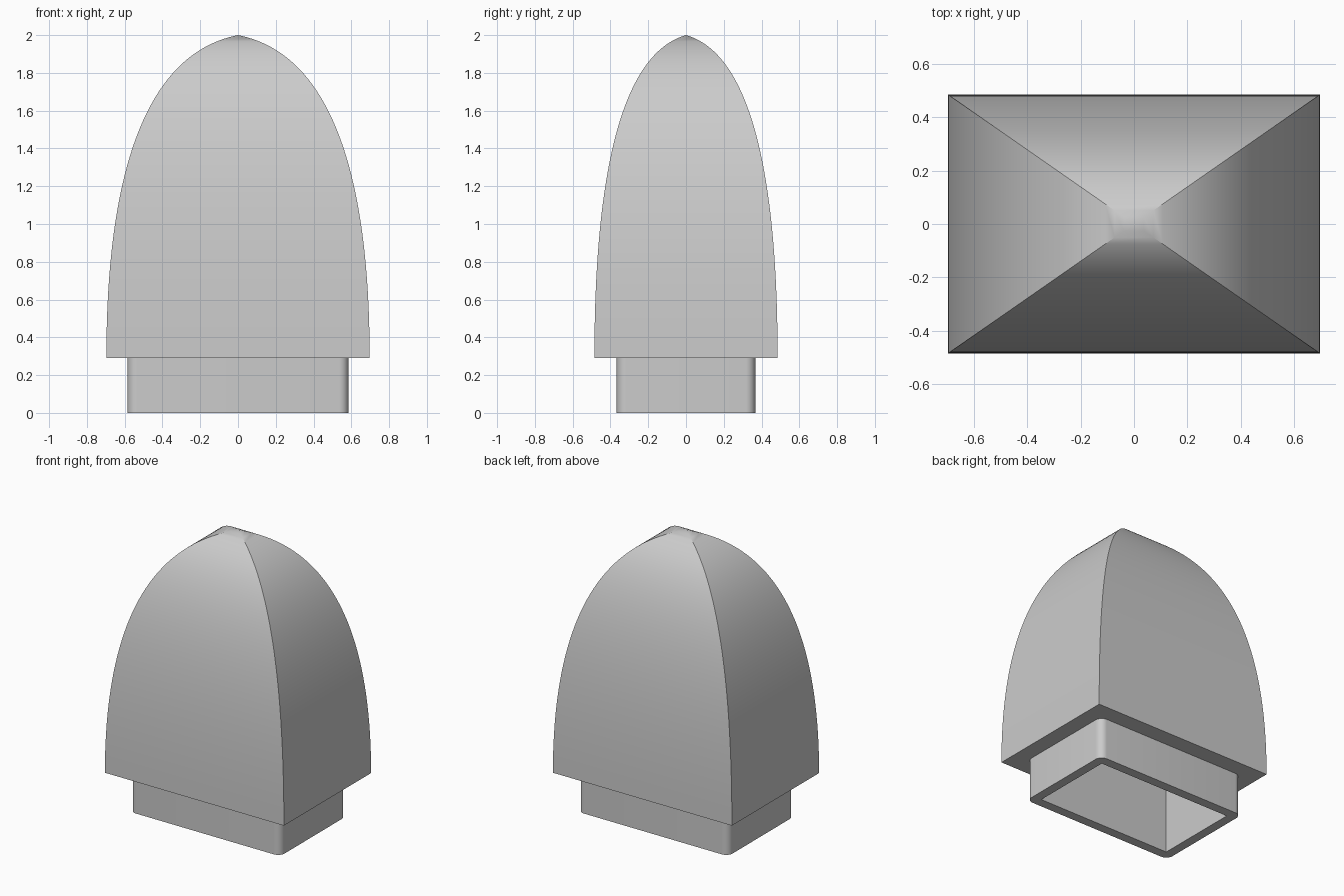
import bpy, bmesh, math
from mathutils import Vector

cube = bpy.data.objects.get("Cube")
if cube:
    bpy.data.objects.remove(cube, do_unlink=True)

grey = bpy.data.materials.new("plain grey")
grey.use_nodes = True
grey.diffuse_color = (0.6, 0.6, 0.6, 1)
grey.node_tree.nodes["Principled BSDF"].inputs["Base Color"].default_value = (0.6, 0.6, 0.6, 1)


def ring(hx, hy, z, r=0.0, steps=0):
    """Rectangle outline, optionally with rounded corners."""
    pts = []
    for i, (sx, sy) in enumerate([(1, 1), (-1, 1), (-1, -1), (1, -1)]):
        for k in range(steps + 1):
            a = math.pi / 2 * (i + (k / steps if steps else 0))
            pts.append((sx * (hx - r) + r * math.cos(a), sy * (hy - r) + r * math.sin(a), z))
    return pts


def loft(name, rings, closed=False):
    """Skin consecutive rings; coincident points are merged."""
    bm = bmesh.new()
    loops = [[bm.verts.new(p) for p in r] for r in rings]
    pairs = list(zip(loops, loops[1:]))
    if closed:
        pairs.append((loops[-1], loops[0]))
    for a, b in pairs:
        for i in range(len(a)):
            j = (i + 1) % len(a)
            bm.faces.new((a[i], a[j], b[j], b[i]))
    bmesh.ops.remove_doubles(bm, verts=bm.verts, dist=1e-5)
    bmesh.ops.recalc_face_normals(bm, faces=bm.faces)
    mesh = bpy.data.meshes.new(name)
    bm.to_mesh(mesh)
    bm.free()
    mesh.materials.append(grey)
    ob = bpy.data.objects.new(name, mesh)
    bpy.context.collection.objects.link(ob)
    bpy.ops.object.select_all(action='DESELECT')
    ob.select_set(True)
    bpy.context.view_layer.objects.active = ob
    bpy.ops.object.shade_smooth_by_angle(angle=math.radians(30))
    return ob


def arch(hx, hy, z0, z1, steps=40):
    """Rings of a four-sided dome following one curved profile."""
    h = z1 - z0
    p = [Vector((1, 0)), Vector((1, 0.56)), Vector((0.717, 0.942)), Vector((0, 1))]
    rings = []
    for i in range(steps + 1):
        t = i / steps
        u = 1 - t
        q = p[0] * u**3 + p[1] * 3 * u * u * t + p[2] * 3 * u * t * t + p[3] * t**3
        rings.append(ring(hx * q.x, hy * q.x, z0 + h * q.y))
    return rings


BASE = 0.29
IN_X, IN_Y = 0.52, 0.30

# Dome shell: outside, then inside from the tip down to the opening
outer = arch(0.697, 0.485, BASE, 2.0)
inner = arch(IN_X, IN_Y, 0.36, 1.85)
loft("dome_shell", outer, False)
loft("dome_underside", [ring(0.697, 0.485, BASE), ring(IN_X, IN_Y, BASE)])
cavity = loft("dome_cavity", [ring(IN_X, IN_Y, BASE)] + inner)
cavity.data.flip_normals()

# Hollow neck with rounded outer corners and square inner corners
R, N = 0.05, 8
loft("neck", [
    ring(0.585, 0.367, BASE, R, N),
    ring(0.585, 0.367, 0, R, N),
    ring(IN_X, IN_Y, 0, 0, N),
    ring(IN_X, IN_Y, BASE, 0, N),
])
